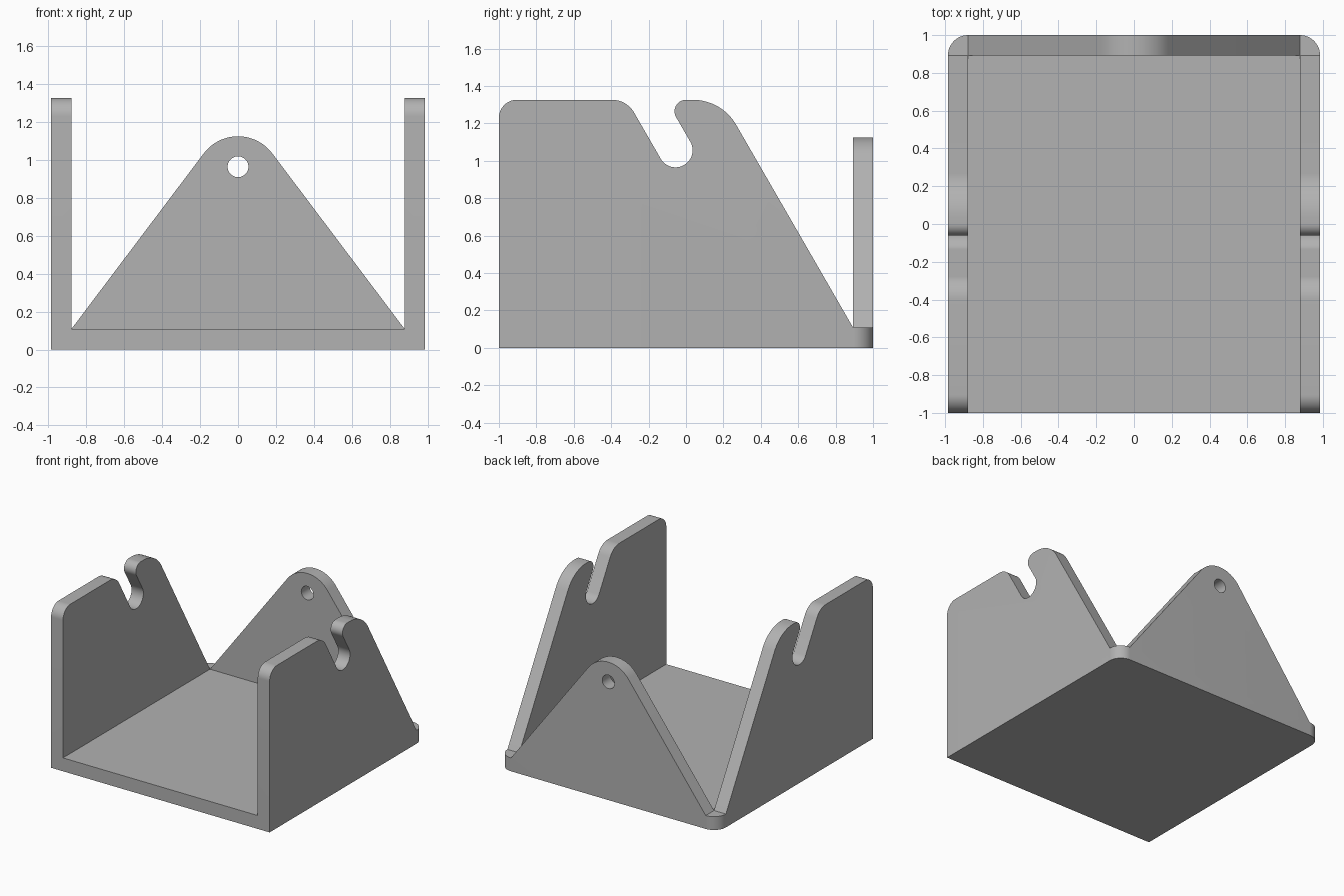
import bpy, bmesh, math
from mathutils import Vector

cube = bpy.data.objects.get("Cube")
if cube:
    bpy.data.objects.remove(cube, do_unlink=True)

HALF_W, THICK, TOP = 0.985, 0.107, 1.326
FLOOR = 0.109
INNER = HALF_W - THICK
SUNK = FLOOR / 2      # walls are rooted inside the floor before the union

grey = bpy.data.materials.new("plain grey")
grey.use_nodes = True
colour = (0.445, 0.445, 0.445, 1)
grey.diffuse_color = colour
grey.node_tree.nodes["Principled BSDF"].inputs["Base Color"].default_value = colour


def rounded(corners, steps=16):
    """Outline from (u, v, radius) corners, each rounded by a tangent arc."""
    pts = []
    for i, (u, v, r) in enumerate(corners):
        p = Vector((u, v))
        if r == 0:
            pts.append(p)
            continue
        a = (Vector(corners[i - 1][:2]) - p).normalized()
        b = (Vector(corners[(i + 1) % len(corners)][:2]) - p).normalized()
        half = a.angle(b) / 2
        centre = p + (a + b).normalized() * (r / math.sin(half))
        start = p + a * (r / math.tan(half)) - centre
        end = p + b * (r / math.tan(half)) - centre
        sweep = math.pi - 2 * half
        for k in range(steps + 1):
            t = k / steps
            pts.append(centre + (start * math.sin((1 - t) * sweep)
                                 + end * math.sin(t * sweep)) / math.sin(sweep))
    return pts


def extrude(name, outline, place, direction):
    """Solid made by placing a flat outline in space and extruding it."""
    bm = bmesh.new()
    face = bm.faces.new([bm.verts.new(place(p.x, p.y)) for p in outline])
    out = bmesh.ops.extrude_face_region(bm, geom=[face])
    moved = [g for g in out["geom"] if isinstance(g, bmesh.types.BMVert)]
    bmesh.ops.translate(bm, verts=moved, vec=direction)
    bmesh.ops.remove_doubles(bm, verts=bm.verts, dist=1e-4)
    bmesh.ops.recalc_face_normals(bm, faces=bm.faces)
    mesh = bpy.data.meshes.new(name)
    bm.to_mesh(mesh)
    bm.free()
    mesh.materials.append(grey)
    obj = bpy.data.objects.new(name, mesh)
    bpy.context.collection.objects.link(obj)
    return obj


def combine(target, other, operation):
    """Apply a boolean and remove the helper solid."""
    mod = target.modifiers.new("combine", "BOOLEAN")
    mod.operation, mod.object, mod.solver = operation, other, "EXACT"
    bpy.context.view_layer.objects.active = target
    bpy.ops.object.modifier_apply(modifier=mod.name)
    bpy.data.objects.remove(other, do_unlink=True)


# Floor plate with rounded back corners
bracket = extrude("cradle_bracket", rounded([
    (-HALF_W, -1, 0), (HALF_W, -1, 0), (HALF_W, 1, THICK), (-HALF_W, 1, THICK)]),
    lambda u, v: (u, v, 0), (0, 0, FLOOR))

# Side walls with a slanted hook slot
side = rounded([
    (-1, SUNK, 0), (-1, TOP, 0.096), (-0.317, TOP, 0.136),
    (-0.0895, 0.932, 0.0905), (0.0685, 1.023, 0.0905),
    (-0.1065, TOP, 0.0615), (0.191, TOP, 0.267),
    (1 - THICK, FLOOR, 0), (1 - THICK, SUNK, 0)])
for x in (-HALF_W, INNER):
    wall = extrude("side_wall", side, lambda u, v: (x, u, v), (THICK, 0, 0))
    combine(bracket, wall, "UNION")

# Triangular back wall with a rounded peak and a round hole
back = extrude("back_wall", rounded([
    (-INNER, SUNK, 0), (-INNER, FLOOR, 0), (0, 1.274, 0.226),
    (INNER, FLOOR, 0), (INNER, SUNK, 0)], 24),
    lambda u, v: (u, 1 - THICK, v), (0, THICK, 0))
r, z = 0.055, 0.964
hole = extrude("hole_cutter", rounded([
    (-r, z - r, r), (r, z - r, r), (r, z + r, r), (-r, z + r, r)], 10),
    lambda u, v: (u, 0.8, v), (0, 0.3, 0))
combine(back, hole, "DIFFERENCE")
combine(bracket, back, "UNION")

# Merge coplanar faces and smooth the rounded edges
bm = bmesh.new()
bm.from_mesh(bracket.data)
bmesh.ops.remove_doubles(bm, verts=bm.verts, dist=1e-5)
bmesh.ops.dissolve_limit(bm, angle_limit=math.radians(0.2),
                         verts=bm.verts, edges=bm.edges)
bm.to_mesh(bracket.data)
bm.free()
bpy.ops.object.select_all(action="DESELECT")
bracket.select_set(True)
bpy.context.view_layer.objects.active = bracket
bpy.ops.object.shade_smooth_by_angle(angle=math.radians(30))
